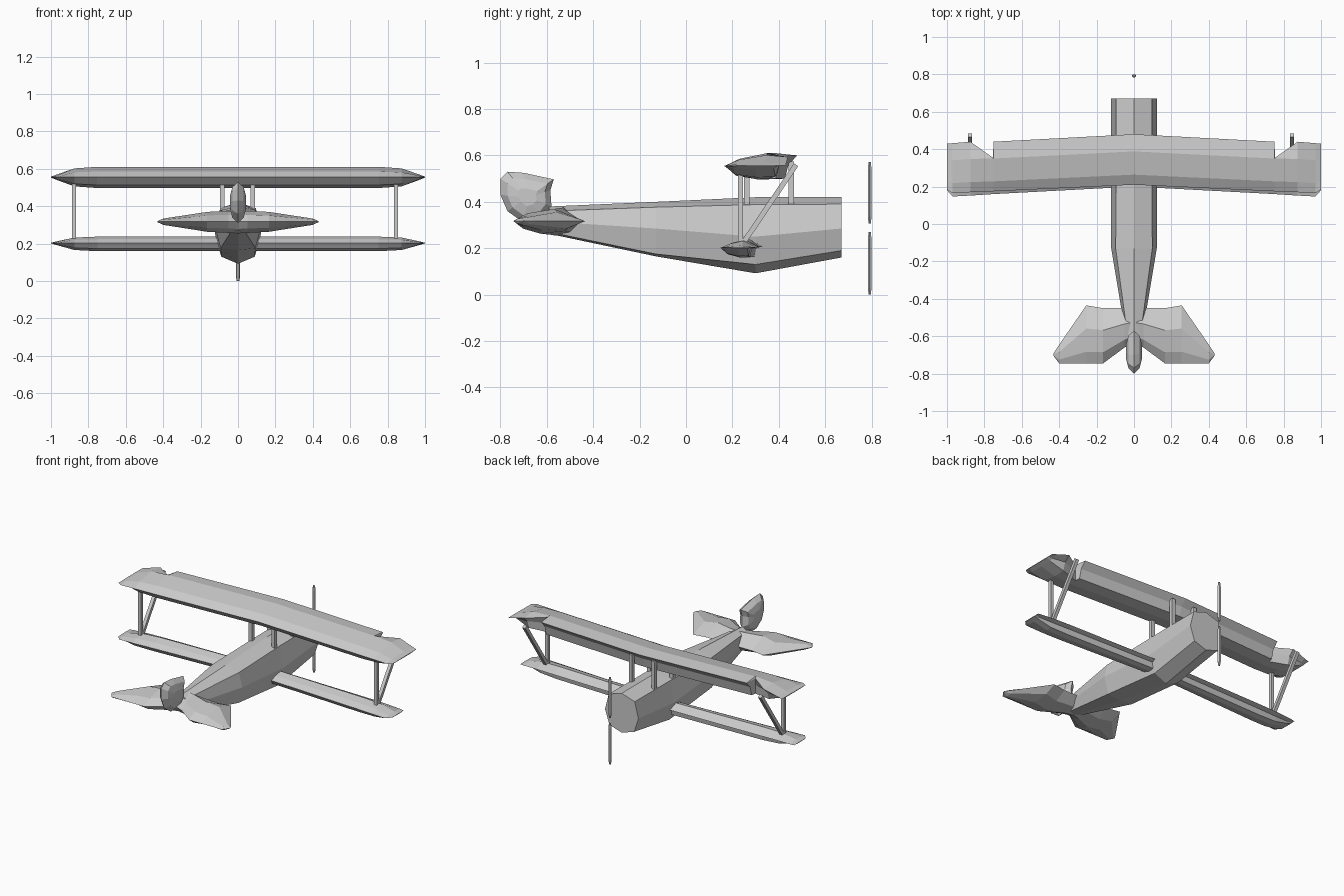
import bpy, bmesh
from mathutils import Vector

cube = bpy.data.objects.get("Cube")
if cube:
    bpy.data.objects.remove(cube)

GREY = 0.6
mat = bpy.data.materials.new("plain_grey")
mat.use_nodes = True
mat.diffuse_color = (GREY, GREY, GREY, 1)
mat.node_tree.nodes["Principled BSDF"].inputs["Base Color"].default_value = (GREY, GREY, GREY, 1)


def loft(name, rings):
    """Skin a list of equal-length point rings and cap both ends."""
    bm = bmesh.new()
    loops = [[bm.verts.new(p) for p in ring] for ring in rings]
    n = len(loops[0])
    for a, b in zip(loops, loops[1:]):
        for i in range(n):
            j = (i + 1) % n
            bm.faces.new((a[i], a[j], b[j], b[i]))
    bm.faces.new(loops[0])
    bm.faces.new(loops[-1])
    bmesh.ops.remove_doubles(bm, verts=bm.verts, dist=0.0005)
    bmesh.ops.recalc_face_normals(bm, faces=bm.faces)
    mesh = bpy.data.meshes.new(name)
    bm.to_mesh(mesh)
    bm.free()
    mesh.materials.append(mat)
    obj = bpy.data.objects.new(name, mesh)
    bpy.context.collection.objects.link(obj)
    return obj


def both_sides(stations):
    """Mirror half-span stations (first value is x) across the centre."""
    left = [(-s[0],) + s[1:] for s in reversed(stations) if s[0] > 0]
    return left + stations


def strut(name, start, end, half=0.011):
    a, b = Vector(start), Vector(end)
    side = Vector((1, 0, 0))
    out = (b - a).cross(side).normalized()
    corners = [side + out, out - side, -side - out, side - out]
    return loft(name, [[p + c * half for c in corners] for p in (a, b)])


# Fuselage: y, half width, shoulder half width, then ridge, shoulder, waist, chine, keel heights
hull = [
    (0.67, 0.122, 0.095, 0.42, 0.39, 0.285, 0.19, 0.16),
    (0.30, 0.122, 0.095, 0.42, 0.388, 0.25, 0.13, 0.092),
    (-0.13, 0.122, 0.098, 0.40, 0.377, 0.285, 0.175, 0.165),
    (-0.59, 0.045, 0.035, 0.38, 0.36, 0.315, 0.27, 0.262),
]
rings = []
for y, w, s, ridge, shoulder, waist, chine, keel in hull:
    half = [(s, shoulder), (w, waist), (s * 0.95, chine)]
    ring = [(0, ridge)] + half + [(0, keel)] + [(-x, z) for x, z in reversed(half)]
    rings.append([(x, y, z) for x, z in ring])
loft("fuselage", rings)


# Wings: profile of (chord fraction, height), stations of (x, trailing y, leading y, thickness)
def wing(name, profile, level, stations, clip=None):
    rings = []
    for x, back, front, k, cut in both_sides(stations):
        rings.append([(x, min(back + c * (front - back), cut), level + k * h) for c, h in profile])
    return loft(name, rings)


upper_profile = [(0, 0), (0.2, 0.03), (0.66, 0.055), (1, 0.045), (0.86, 0.005),
                 (0.8, -0.055), (0.5, -0.058), (0.15, -0.042)]
wing("upper_wing", upper_profile, 0.555, [
    (0, 0.21, 0.48, 1, 9), (0.75, 0.175, 0.44, 1, 9), (0.755, 0.175, 0.44, 1, 0.355),
    (0.875, 0.17, 0.44, 0.85, 9), (0.97, 0.165, 0.432, 0.25, 9), (1, 0.185, 0.43, 0.04, 9)])

lower_profile = [(0, 0), (0.25, 0.02), (0.6, 0.034), (1, 0.005), (0.8, -0.005),
                 (0.75, -0.04), (0.5, -0.044), (0.15, -0.03)]
wing("lower_wing", lower_profile, 0.203, [
    (0, 0.20, 0.33, 1, 9), (0.75, 0.16, 0.315, 1, 9), (0.875, 0.152, 0.31, 0.85, 9),
    (0.97, 0.147, 0.305, 0.25, 9), (1, 0.18, 0.3, 0.04, 9)])

# Tailplane
tail_profile = [(0, 0), (0.2, 0.035), (0.6, 0.055), (1, 0), (0.75, -0.045), (0.4, -0.057), (0.15, -0.035)]
wing("tailplane", tail_profile, 0.317, [
    (0, -0.64, -0.45, 1.1, 9), (0.05, -0.66, -0.45, 1.05, 9), (0.165, -0.745, -0.45, 0.95, 9),
    (0.255, -0.745, -0.435, 0.7, 9), (0.40, -0.745, -0.645, 0.3, 9), (0.43, -0.705, -0.69, 0.05, 9)])

# Rudder: an outline that swells towards its middle
outline = [(-0.70, 0.31), (-0.77, 0.36), (-0.80, 0.43), (-0.80, 0.50), (-0.77, 0.53),
           (-0.70, 0.525), (-0.57, 0.497), (-0.585, 0.45), (-0.58, 0.38), (-0.62, 0.33)]
mid_y, mid_z = -0.68, 0.42
rings = []
for x, k in ((-0.042, 0.35), (-0.03, 0.75), (0, 1), (0.03, 0.75), (0.042, 0.35)):
    rings.append([(x, mid_y + k * (y - mid_y), mid_z + k * (z - mid_z)) for y, z in outline])
loft("rudder", rings)

# Interplane struts
for side, x in (("right", -0.876), ("left", 0.845)):
    strut(side + "_upright_strut", (x, 0.235, 0.2), (x, 0.235, 0.56))
    strut(side + "_diagonal_strut", (x, 0.245, 0.22), (x, 0.475, 0.56))

# Centre struts between fuselage and upper wing
for side, x in (("right", -0.085), ("left", 0.08)):
    for place, y in (("rear", 0.262), ("front", 0.453)):
        strut(f"{side}_{place}_centre_strut", (x, y, 0.36), (x, y, 0.575), 0.012)

# Propeller blades: slim six-sided bars with tapered ends
for name, low, high in (("upper_blade", 0.306, 0.572), ("lower_blade", 0.0, 0.27)):
    rings = []
    for z, k in ((low, 0.6), (low + 0.03, 1), (high - 0.03, 1), (high, 0.6)):
        section = [(0.012, 0), (0.006, 0.008), (-0.006, 0.008),
                   (-0.012, 0), (-0.006, -0.008), (0.006, -0.008)]
        rings.append([(x * k, 0.792 + y * k, z) for x, y in section])
    loft(name, rings)
